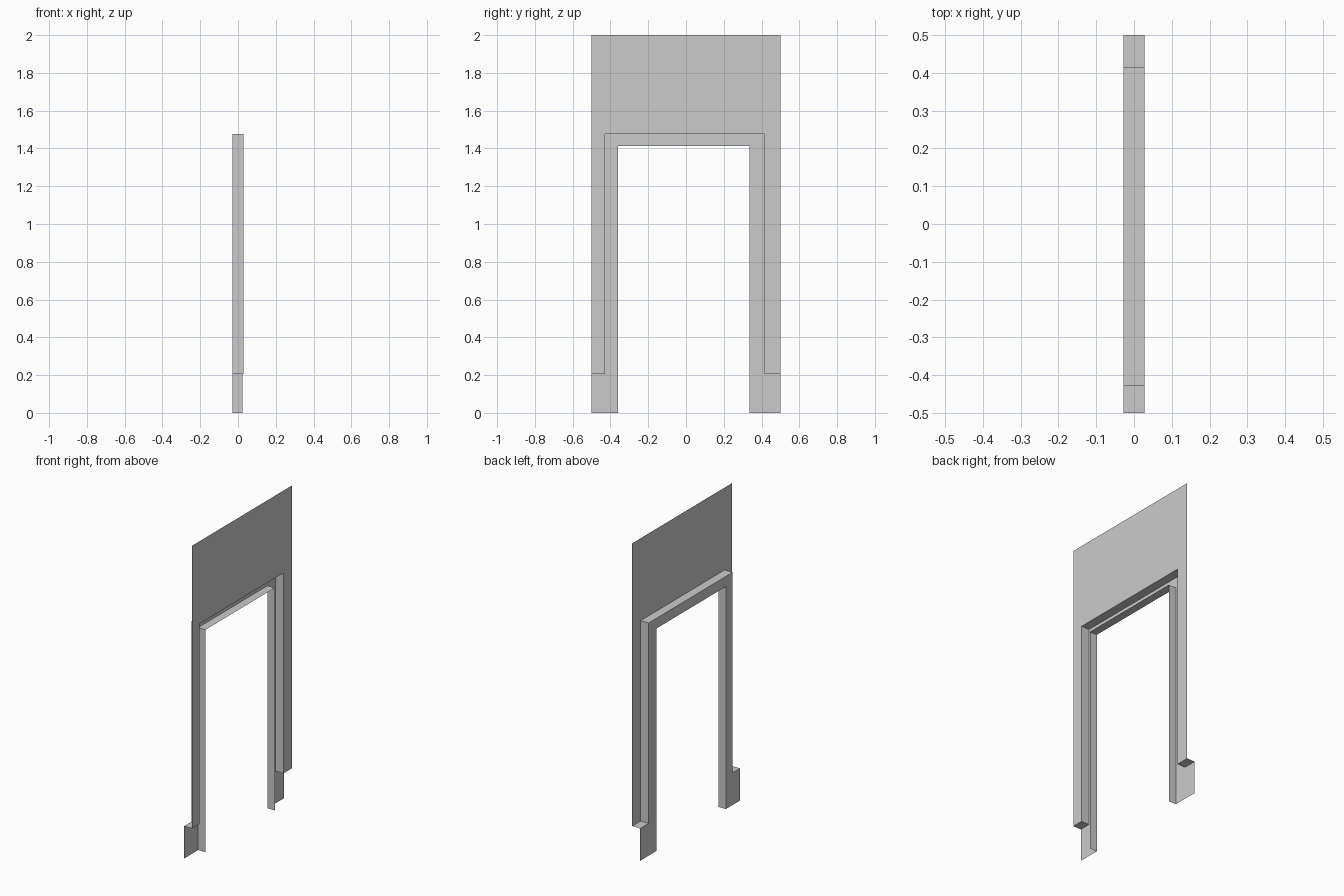
import bpy
import bmesh

cube = bpy.data.objects.get("Cube")
if cube:
    bpy.data.objects.remove(cube, do_unlink=True)

# Plain grey paint
grey = bpy.data.materials.new("plain_grey")
grey.use_nodes = True
colour = (0.6, 0.6, 0.6, 1)
grey.diffuse_color = colour
grey.node_tree.nodes["Principled BSDF"].inputs["Base Color"].default_value = colour

WALL_X, TRIM_X, JAMB_X = 0.028, -0.028, 0.024
SIDE, TOP, STEP = 0.5, 2.0, 0.205


def finish(name, bm):
    mesh = bpy.data.meshes.new(name)
    bm.to_mesh(mesh)
    bm.free()
    mesh.materials.append(grey)
    obj = bpy.data.objects.new(name, mesh)
    bpy.context.collection.objects.link(obj)


def sheet(name, x, outline):
    """Flat face in the plane at x, from a (y, z) outline."""
    bm = bmesh.new()
    bm.faces.new([bm.verts.new((x, y, z)) for y, z in outline])
    finish(name, bm)


def strip(name, x0, x1, path):
    """Folded strip made by sweeping an open (y, z) path along x."""
    bm = bmesh.new()
    rows = [[bm.verts.new((x, y, z)) for x in (x0, x1)] for y, z in path]
    for (a, b), (c, d) in zip(rows, rows[1:]):
        bm.faces.new((a, b, d, c))
    finish(name, bm)


def arch(left, right, height, base):
    return [(left, base), (left, height), (right, height), (right, base)]


# Stepped outer opening, with ledges over the feet, and the clear doorway
outer = [(-SIDE, STEP)] + arch(-0.428, 0.415, 1.477, STEP) + [(SIDE, STEP)]
inner = arch(-0.36, 0.335, 1.412, 0)

# Wall sheet above and beside the doorway
sheet("wall_panel", WALL_X, outer + [(SIDE, TOP), (-SIDE, TOP)])

# Set-back trim face with wide feet
sheet("door_trim", TRIM_X, [(-SIDE, 0)] + outer + [(SIDE, 0)] + inner[::-1])

# Returns joining the faces and lining the doorway
strip("outer_return", TRIM_X, WALL_X, outer)
strip("door_jamb", TRIM_X, JAMB_X, inner)
